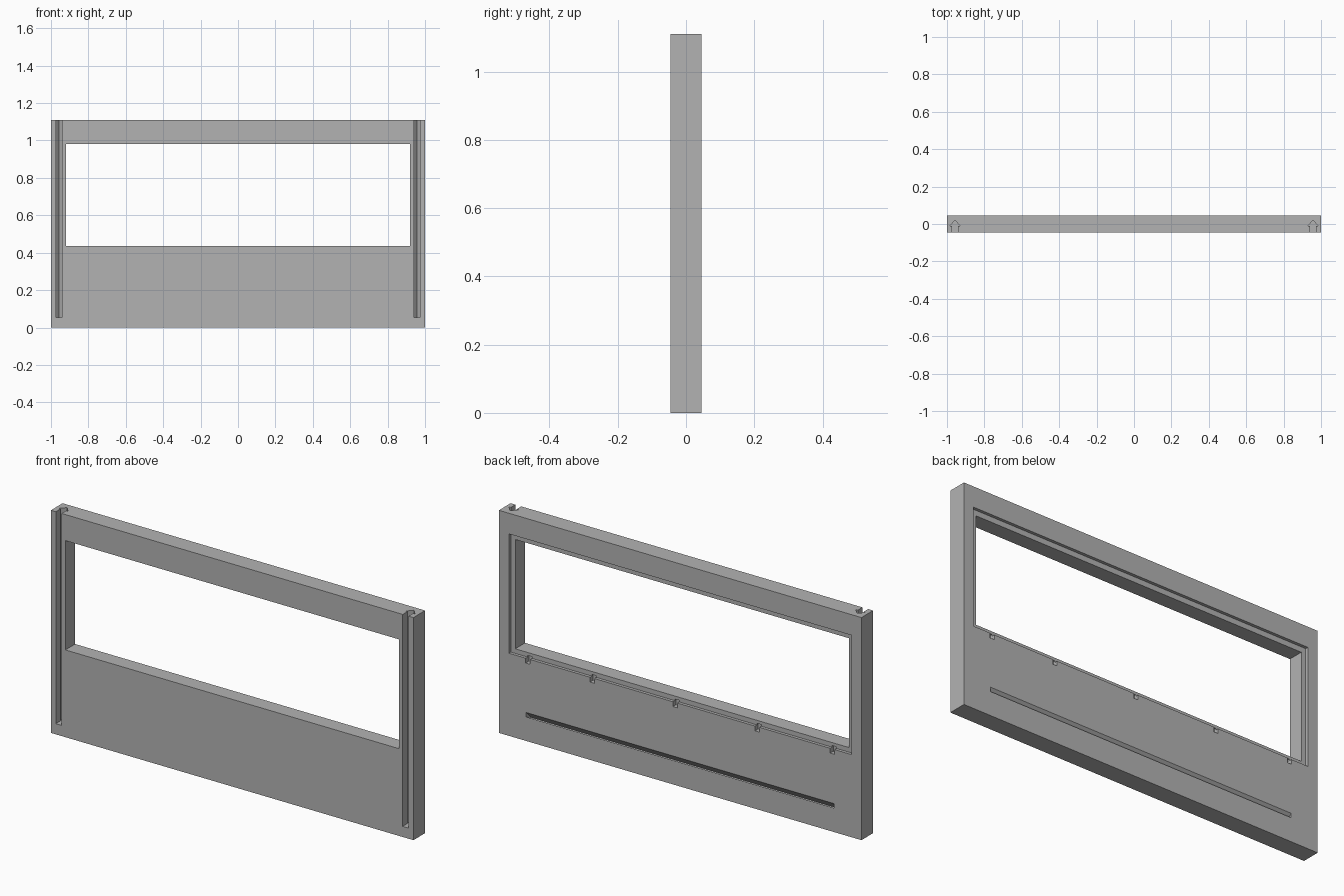
import bpy
import bmesh
from mathutils import Vector

cube = bpy.data.objects.get("Cube")
if cube:
    bpy.data.objects.remove(cube, do_unlink=True)

HEIGHT = 1.11
HALF_DEPTH = 0.046
BACK = HALF_DEPTH
OVER = 0.05  # how far cutters reach past the surface

grey = bpy.data.materials.new("plain grey")
grey.use_nodes = True
grey.diffuse_color = (0.45, 0.45, 0.45, 1)
grey.node_tree.nodes["Principled BSDF"].inputs["Base Color"].default_value = grey.diffuse_color


def prism(name, outline, sweep):
    """Solid made by sweeping a closed outline along a vector."""
    bm = bmesh.new()
    face = bm.faces.new([bm.verts.new(p) for p in outline])
    moved = bmesh.ops.extrude_face_region(bm, geom=[face])["geom"]
    verts = [v for v in moved if isinstance(v, bmesh.types.BMVert)]
    bmesh.ops.translate(bm, verts=verts, vec=Vector(sweep))
    bmesh.ops.recalc_face_normals(bm, faces=bm.faces)
    mesh = bpy.data.meshes.new(name)
    bm.to_mesh(mesh)
    bm.free()
    mesh.materials.append(grey)
    obj = bpy.data.objects.new(name, mesh)
    bpy.context.collection.objects.link(obj)
    return obj


def box(name, x0, x1, y0, y1, z0, z1):
    outline = [(x0, y0, z0), (x1, y0, z0), (x1, y1, z0), (x0, y1, z0)]
    return prism(name, outline, (0, 0, z1 - z0))


def cut(target, cutter):
    """Subtract the cutter for good and remove it."""
    cutter.hide_render = True
    mod = target.modifiers.new("cut", "BOOLEAN")
    mod.operation = "DIFFERENCE"
    mod.solver = "EXACT"
    mod.object = cutter
    bpy.context.view_layer.objects.active = target
    bpy.ops.object.modifier_apply(modifier=mod.name)
    bpy.data.objects.remove(cutter, do_unlink=True)


# Main slab
panel = box("window_panel", -1, 1, -HALF_DEPTH, HALF_DEPTH, 0, HEIGHT)

# Window opening and the shallow rebate around it on the back
cut(panel, box("opening", -0.92, 0.92, -BACK - OVER, BACK + OVER, 0.435, 0.98))
cut(panel, box("rebate", -0.945, 0.945, BACK - 0.015, BACK + OVER, 0.412, 1.007))

# Clip notches under the rebate
for x in (-0.84, -0.425, 0.028, 0.485, 0.84):
    cut(panel, box("notch", x - 0.012, x + 0.012, BACK - 0.025, BACK + OVER, 0.388, 0.42))

# Long slot in the back, slanting down into the slab
slot = [(0.85, BACK + 0.02, 0.162), (0.85, BACK + 0.02, 0.14),
        (0.85, BACK - 0.03, 0.09), (0.85, BACK - 0.041, 0.101)]
cut(panel, prism("long_slot", slot, (-1.7, 0, 0)))

# Arrow-shaped rail grooves in the front, open at the top
half_arrow = [(0.016, -HALF_DEPTH - OVER), (0.016, -0.01), (0.027, -0.01)]
arrow = half_arrow + [(0, 0.02)] + [(-x, y) for x, y in reversed(half_arrow)]
for side in (-1, 1):
    outline = [(side * 0.957 + x, y, 0.053) for x, y in arrow]
    cut(panel, prism("rail_groove", outline, (0, 0, HEIGHT)))
